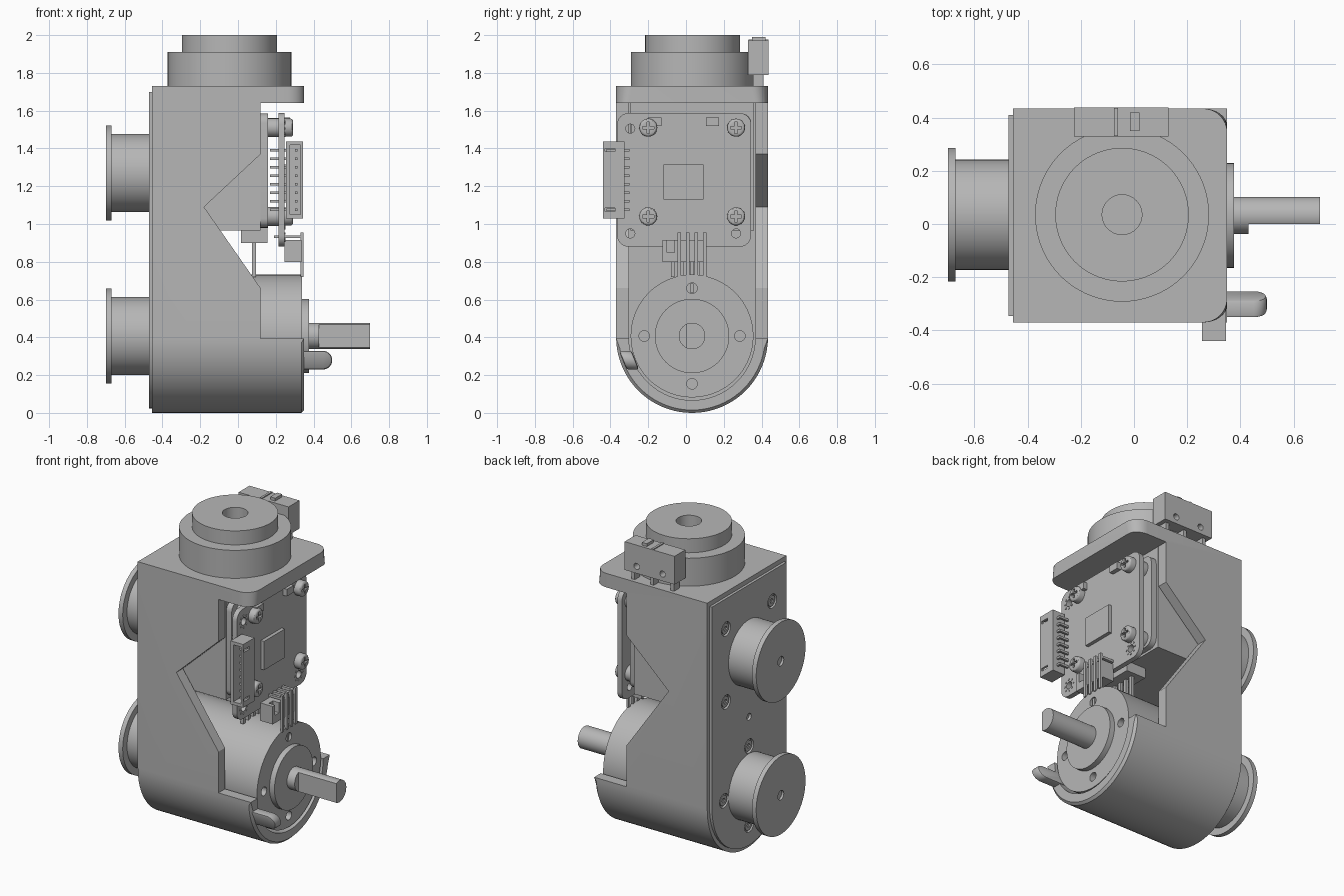
import bpy, bmesh, math
from math import cos, sin, pi
from mathutils import Vector

if "Cube" in bpy.data.objects:
    bpy.data.objects.remove(bpy.data.objects["Cube"], do_unlink=True)

grey = bpy.data.materials.new("plain_grey")
grey.use_nodes = True
colour = (0.47, 0.47, 0.47, 1)
grey.diffuse_color = colour
grey.node_tree.nodes["Principled BSDF"].inputs["Base Color"].default_value = colour

CY, LOW, HIGH = 0.032, 0.407, 1.27     # shared centre line, lower and upper axle heights


# ---- helpers ----
def prism(name, pts, axis, a, b):
    """Extrude a 2D outline along an axis from a to b."""
    place = {"x": lambda u, v, w: (w, u, v),
             "y": lambda u, v, w: (u, w, v),
             "z": lambda u, v, w: (u, v, w)}[axis]
    bm = bmesh.new()
    face = bm.faces.new([bm.verts.new(place(u, v, a)) for u, v in pts])
    ext = bmesh.ops.extrude_face_region(bm, geom=[face])
    shift = Vector(place(0, 0, b - a))
    for v in ext["geom"]:
        if isinstance(v, bmesh.types.BMVert):
            v.co += shift
    bmesh.ops.recalc_face_normals(bm, faces=bm.faces)
    me = bpy.data.meshes.new(name)
    bm.to_mesh(me)
    bm.free()
    me.materials.append(grey)
    ob = bpy.data.objects.new(name, me)
    bpy.context.collection.objects.link(ob)
    return ob


def arc(u, v, r, start, end, n):
    return [(u + r * cos(start + (end - start) * i / n),
             v + r * sin(start + (end - start) * i / n)) for i in range(n + 1)]


def disc(name, axis, u, v, r, a, b, n=48):
    return prism(name, arc(u, v, r, 0, 2 * pi, n)[:-1], axis, a, b)


def box(name, x0, x1, y0, y1, z0, z1):
    return prism(name, [(x0, y0), (x1, y0), (x1, y1), (x0, y1)], "z", z0, z1)


def round_rect(u0, u1, v0, v1, r):
    corners = [(u1 - r, v1 - r), (u0 + r, v1 - r), (u0 + r, v0 + r), (u1 - r, v0 + r)]
    return [p for i, (u, v) in enumerate(corners)
            for p in arc(u, v, r, i * pi / 2, (i + 1) * pi / 2, 6)]


def stadium(r, top):
    """Upright outline with a half-round foot, in y and z."""
    return arc(CY, LOW - 0.005, r, pi, 2 * pi, 40) + [(CY + r, top), (CY - r, top)]


def cut(ob, *cutters):
    for c in cutters:
        mod = ob.modifiers.new("cut", "BOOLEAN")
        mod.operation, mod.solver, mod.object = "DIFFERENCE", "EXACT", c
    bpy.context.view_layer.update()
    done = bpy.data.meshes.new_from_object(ob.evaluated_get(bpy.context.evaluated_depsgraph_get()))
    ob.modifiers.clear()
    ob.data = done
    for c in cutters:
        bpy.data.objects.remove(c, do_unlink=True)
    return ob


def bevel_edges(ob, test, width, segments):
    bm = bmesh.new()
    bm.from_mesh(ob.data)
    edges = [e for e in bm.edges if test(e.verts[0].co, e.verts[1].co)]
    if edges:
        bmesh.ops.bevel(bm, geom=edges, offset=width, segments=segments,
                        profile=0.5, affect="EDGES")
    bm.to_mesh(ob.data)
    bm.free()


# ---- housing: hollow shell with both sides cut away ----
housing = prism("housing", stadium(0.402, 1.73), "x", -0.455, 0.35)
cavity = prism("cavity_cutter", stadium(0.335, 1.64), "x", -0.40, 0.6)
window = prism("window_cutter", [(0.6, 1.64), (0.12, 1.64), (0.12, 1.37), (-0.18, 1.09),
                                 (0.12, 0.66), (0.12, 0.395), (0.6, 0.395)], "y", -0.8, 0.8)
cut(housing, cavity, window)
bevel_edges(housing, lambda p, q: min(p.x, q.x) > 0.349 and min(p.z, q.z) > 1.63
            and abs(p.z - q.z) > 0.05, 0.09, 8)
bevel_edges(housing, lambda p, q: min(p.x, q.x) > 0.349 and max(p.z, q.z) < 0.39 and
            all(abs(math.hypot(c.y - CY, c.z - LOW + 0.005) - 0.402) < 0.003 for c in (p, q)),
            0.015, 1)

# ---- rear cover with counterbored screws ----
cover = prism("rear_cover", stadium(0.378, 1.70), "x", -0.472, -0.45)
spots = [(CY + s * 0.235, HIGH + t * 0.235) for s in (-1, 1) for t in (-1, 1)]
spots += [(CY + 0.255 * cos(k * pi / 2), LOW + 0.255 * sin(k * pi / 2)) for k in range(4)]
cut(cover, *[disc("bore_cutter", "x", y, z, 0.045, -0.5, -0.456, 20) for y, z in spots],
    disc("pin_cutter", "x", CY, 0.85, 0.022, -0.5, -0.456, 16))
for y, z in spots:
    screw = disc("rear_screw", "x", y, z, 0.034, -0.468, -0.45, 20)
    cut(screw, disc("socket_cutter", "x", y, z, 0.016, -0.5, -0.46, 6))

# ---- spools ----
for label, z in (("lower", LOW), ("upper", HIGH)):
    disc(label + "_spool_drum", "x", CY + 0.003, z, 0.207, -0.68, -0.46, 64)
    flange = disc(label + "_spool_flange", "x", CY + 0.003, z, 0.251, -0.70, -0.67, 64)
    cut(flange, disc("hub_cutter", "x", CY + 0.003, z, 0.03, -0.8, -0.685, 20))

# ---- lower motor, boss and flatted shaft ----
motor = disc("lower_motor", "x", CY, LOW, 0.325, -0.42, 0.34, 72)
cut(motor, *[disc("hole_cutter", "x", CY + 0.253 * cos(k * pi / 2), LOW + 0.253 * sin(k * pi / 2),
                  0.028, 0.30, 0.5, 20) for k in range(4)])
box("slotted_screw", 0.29, 0.335, CY - 0.008, CY + 0.008, LOW + 0.228, LOW + 0.278)
disc("motor_boss", "x", CY, LOW, 0.197, 0.33, 0.375, 48)
disc("shaft_collar", "x", CY, LOW, 0.07, 0.37, 0.43, 32)
shaft = disc("shaft", "x", CY, LOW, 0.07, 0.42, 0.70, 32)
cut(shaft, box("flat_cutter", 0.43, 0.8, -0.2, 0.0, 0.2, 0.6))

# ---- upper motor block and its terminals ----
box("upper_motor_block", -0.42, 0.12, -0.295, 0.36, 0.965, 1.65)
prism("motor_end_plate", round_rect(-0.29, 0.345, 0.98, 1.585, 0.05), "x", 0.11, 0.158)
box("terminal_block", 0.015, 0.155, -0.11, 0.12, 0.90, 0.98)
for k in range(4):
    box("terminal_pin", 0.075, 0.095, -0.08 + k * 0.05, -0.06 + k * 0.05, 0.72, 0.91)

# ---- turntable on top ----
for name, r, z0, z1 in (("turntable_base", 0.327, 1.72, 1.91), ("turntable_head", 0.251, 1.90, 2.0)):
    ob = disc(name, "z", -0.045, 0.035, r, z0, z1, 72)
    cut(ob, disc("centre_cutter", "z", -0.045, 0.035, 0.075, 1.8, 2.1, 32))

# ---- limit switch behind the turntable ----
switch = box("limit_switch", -0.225, 0.13, 0.328, 0.438, 1.79, 1.972)
cut(switch, *[disc("mount_cutter", "y", x, 1.835, 0.02, 0.2, 0.6, 16) for x in (-0.14, 0.045)])
box("switch_button", -0.015, 0.02, 0.35, 0.42, 1.96, 1.99)
box("switch_ridge", -0.075, -0.06, 0.33, 0.436, 1.96, 1.978)
for x in (-0.19, -0.045, 0.09):
    box("switch_leg", x - 0.012, x + 0.012, 0.355, 0.41, 1.72, 1.80)

# ---- circuit board with its parts ----
board = prism("circuit_board", round_rect(-0.365, 0.345, 0.88, 1.587, 0.06), "x", 0.215, 0.247)
eyelets = [(-0.295, 1.505), (-0.295, 0.95), (0.265, 0.95)]
cut(board, *[disc("eyelet_cutter", "x", y, z, 0.024, 0.1, 0.4, 16) for y, z in eyelets])
for y, z in eyelets:
    for k in range(8):
        disc("eyelet_via", "x", y + 0.038 * cos(k * pi / 4), z + 0.038 * sin(k * pi / 4),
             0.006, 0.24, 0.251, 8)
box("chip", 0.24, 0.27, -0.12, 0.092, 1.13, 1.315)
for y in (-0.165, 0.14):
    box("small_component", 0.24, 0.275, y - 0.035, y + 0.035, 1.52, 1.565)
for y in (-0.20, 0.265):
    for z in (1.04, 1.51):
        disc("board_standoff", "x", y, z, 0.05, 0.15, 0.22, 24)
        head = disc("board_screw", "x", y, z, 0.048, 0.24, 0.292, 24)
        bevel_edges(head, lambda p, q: min(p.x, q.x) > 0.29, 0.014, 3)
        cut(head, box("slot_a", 0.275, 0.4, y - 0.03, y + 0.03, z - 0.007, z + 0.007),
            box("slot_b", 0.275, 0.4, y - 0.007, y + 0.007, z - 0.03, z + 0.03))

# ---- side connector with a row of pins ----
side = box("side_connector", 0.255, 0.345, -0.44, -0.325, 1.03, 1.437)
cut(side, box("socket_cutter", 0.275, 0.33, -0.6, -0.36, 1.05, 1.417),
    *[box("notch_cutter", 0.32, 0.4, -0.43, -0.375, z - 0.009, z + 0.009) for z in (1.075, 1.392)])
for k in range(8):
    z = 1.075 + k * 0.045
    box("side_pin", 0.303, 0.315, -0.42, -0.30, z - 0.007, z + 0.007)
    box("side_pin_leg", 0.17, 0.315, -0.312, -0.298, z - 0.007, z + 0.007)

# ---- lower connector ----
low = box("lower_connector", 0.245, 0.335, -0.125, 0.105, 0.80, 0.915)
cut(low, box("key_cutter", 0.29, 0.4, -0.10, -0.06, 0.85, 1.0))
for k in range(4):
    y = -0.035 + k * 0.045
    box("lower_pin", 0.332, 0.347, y - 0.009, y + 0.009, 0.72, 0.955)
    box("lower_pin_leg", 0.19, 0.34, y - 0.009, y + 0.009, 0.925, 0.94)

# ---- rounded latch finger, leaning with the rim ----
finger = prism("latch_finger", [(0.25, 0.23)] + arc(0.45, 0.279, 0.049, -pi / 2, pi / 2, 14)
               + [(0.25, 0.328)], "y", -0.335, -0.268)
for v in finger.data.vertices:
    v.co.y -= (v.co.z - 0.279) * 0.4
bevel_edges(finger, lambda p, q: abs(p.y - q.y) < 0.04 and max(p.x, q.x) > 0.3, 0.012, 2)

# ---- smooth shading on the round faces ----
bpy.ops.object.select_all(action="DESELECT")
for ob in bpy.context.scene.objects:
    if ob.type == "MESH" and grey.name in ob.data.materials:
        ob.select_set(True)
        bpy.context.view_layer.objects.active = ob
bpy.ops.object.shade_smooth_by_angle(angle=math.radians(30))
